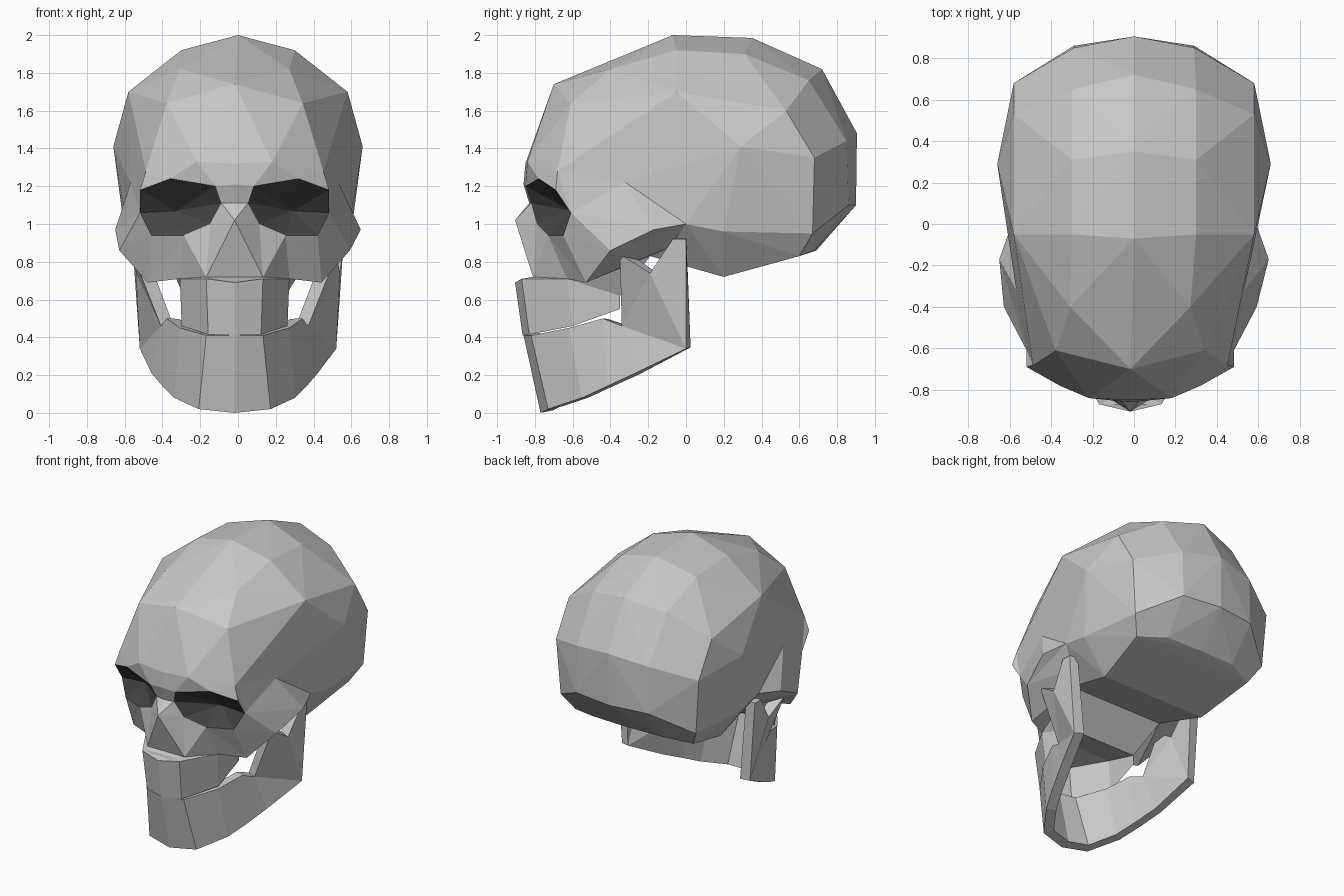
import bpy
import bmesh
from mathutils import Vector

default = bpy.data.objects.get("Cube")
if default:
    bpy.data.objects.remove(default)


def make_material(name, value):
    mat = bpy.data.materials.new(name)
    mat.use_nodes = True
    color = (value, value, value, 1.0)
    mat.diffuse_color = color
    mat.node_tree.nodes["Principled BSDF"].inputs["Base Color"].default_value = color
    return mat


bone = make_material("bone grey", 0.58)
hollow = make_material("dark socket grey", 0.06)


def placed(point, side):
    """Mirror a point; the face sits slightly off the centre line."""
    x, y, z = point
    shift = -0.018 if y < -0.2 else 0.0
    return Vector((x * side + shift, y, z))


def finish(name, bm, mat):
    mesh = bpy.data.meshes.new(name)
    bm.to_mesh(mesh)
    bm.free()
    mesh.materials.append(mat)
    obj = bpy.data.objects.new(name, mesh)
    bpy.context.scene.collection.objects.link(obj)
    return obj


def panels(name, marks, faces, away_from, mat=bone):
    """Mirrored flat panels between named landmarks; '-' means other side."""
    bm = bmesh.new()
    verts = {}

    def vert(key, side):
        if key.startswith("-"):
            key, side = key[1:], -side
        if marks[key][0] == 0:
            side = 1
        if (key, side) not in verts:
            verts[key, side] = bm.verts.new(placed(marks[key], side))
        return verts[key, side]

    for side in (1, -1):
        for words in faces:
            corners = [vert(key, side) for key in words.split()]
            if bm.faces.get(corners) is None:
                bm.faces.new(corners)
    bm.normal_update()
    for face in bm.faces:
        if face.normal.dot(face.calc_center_median() - Vector(away_from)) < 0:
            face.normal_flip()
    return finish(name, bm, mat)


def strip(upper, lower):
    """Quads between two equally long rows of landmark names."""
    a, b = upper.split(), lower.split()
    return [" ".join((a[i], a[i + 1], b[i + 1], b[i])) for i in range(len(a) - 1)]


# Cranium: convex shell over arcs that run from the centre line outward
brow_arc = [(0, -.85, 1.32), (.20, -.84, 1.33), (.47, -.68, 1.28), (.55, -.32, 1.22)]
forehead_arc = [(0, -.70, 1.74), (.29, -.40, 1.82), (.36, -.61, 1.64)]
crown_arc = [(0, -.07, 2.0), (.30, -.05, 1.92), (.58, -.05, 1.70), (.59, 0, 1.0)]
rear_crown_arc = [(0, .35, 1.985), (.30, .31, 1.90), (.58, .53, 1.60), (.66, .29, 1.41)]
upper_back_arc = [(0, .72, 1.82), (.30, .65, 1.76), (.58, .68, 1.35)]
back_arc = [(0, .905, 1.48), (.29, .85, 1.44)]
low_back_arc = [(0, .90, 1.10), (.29, .86, 1.10), (.55, .67, .95)]
base_arc = [(0, .69, .86), (.28, .68, .86), (.48, .60, .83)]
base_front = [(.60, .20, .96), (.42, .20, .72), (.38, -.19, .83)]

bm = bmesh.new()
for arc in (brow_arc, forehead_arc, crown_arc, rear_crown_arc, upper_back_arc,
            back_arc, low_back_arc, base_arc, base_front):
    for point in arc:
        for side in ((1, -1) if point[0] else (1,)):
            bm.verts.new(placed(point, side))
hull = bmesh.ops.convex_hull(bm, input=bm.verts[:])
bmesh.ops.delete(bm, geom=[v for v in bm.verts if not v.link_faces], context="VERTS")
bmesh.ops.recalc_face_normals(bm, faces=bm.faces[:])
finish("cranium", bm, bone)

# Landmarks of the face, shared by its parts
face = {
    "ridge_mid": brow_arc[0],
    "ridge": brow_arc[1],
    "ridge_end": brow_arc[2],
    "temple": brow_arc[3],
    "brow_mid": (0, -.86, 1.21),
    "brow_in": (.10, -.85, 1.20),
    "brow_top": (.34, -.78, 1.24),
    "brow_out": (.50, -.69, 1.18),
    "orbit_out": (.50, -.61, 1.06),
    "orbit_low": (.44, -.65, .94),
    "orbit_floor": (.27, -.73, .94),
    "orbit_in": (.13, -.79, 1.0),
    "orbit_back": (.31, -.61, 1.07),
    "bridge_mid": (0, -.83, 1.11),
    "bridge": (.07, -.82, 1.11),
    "nose_tip": (0, -.905, 1.02),
    "nose_base": (.15, -.81, .72),
    "arch": (.65, -.17, .97),
    "arch_end": crown_arc[3],
    "arch_inner": (.48, -.08, .88),
    "cheek": (.61, -.40, .86),
    "cheek_low": (.46, -.53, .69),
    "skull_base": base_front[2],
    "gum_mid": (0, -.905, .69),
    "gum": (.15, -.87, .71),
    "gum_side": (.29, -.63, .71),
    "gum_back": (.27, -.35, .62),
    "bite_mid": (0, -.865, .41),
    "bite": (.14, -.83, .415),
    "bite_side": (.28, -.60, .46),
    "bite_back": (.27, -.35, .55),
}

# Brow band above the sockets
panels("brow", face, [
    "ridge_mid ridge brow_in brow_mid",
    "ridge brow_top brow_in",
    "ridge ridge_end brow_top",
    "ridge_end brow_out brow_top",
    "ridge_end temple orbit_out",
    "ridge_end orbit_out brow_out",
], (0, 0, 1.2))

# Nose bridge and nose
panels("nose", face, [
    "brow_mid brow_in bridge bridge_mid",
    "bridge bridge_mid nose_tip",
    "bridge nose_tip orbit_in",
    "nose_tip orbit_in nose_base",
    "orbit_in orbit_floor nose_base",
    "nose_tip nose_base -nose_base",
], (0, 0, 1))

# Cheekbones and the arches running back to the cranium
panels("cheekbones", face, [
    "nose_base orbit_floor gum_side",
    "orbit_floor cheek_low gum_side",
    "orbit_floor orbit_low cheek_low",
    "orbit_low cheek cheek_low",
    "orbit_low orbit_out cheek",
    "orbit_out arch cheek",
    "orbit_out temple arch",
    "temple arch_end arch",
    "arch arch_end cheek",
    "cheek arch_end arch_inner",
    "cheek_low cheek arch_inner skull_base",
    "gum_side cheek_low skull_base",
], (0, -.2, 1.05))

# Upper jaw with its top shelf, palate and rear wall
panels("upper_jaw", face, strip(
    "gum_mid gum gum_side gum_back",
    "bite_mid bite bite_side bite_back",
) + [
    "nose_base gum gum_mid",
    "nose_base gum_mid -nose_base",
    "nose_base gum_side gum",
    "gum_side gum_back -gum_back -gum_side",
    "gum gum_side -gum_side -gum",
    "gum_side gum_back skull_base",
    "gum_back -gum_back -skull_base skull_base",
], (0, -.5, .64))

# Eye sockets: dark fans toward a recessed point
rim = ("brow_in brow_top brow_out orbit_out orbit_low "
       "orbit_floor orbit_in bridge").split()
panels("eye_sockets", face,
       [f"{a} {b} orbit_back" for a, b in zip(rim, rim[1:] + rim[:1])],
       (0, 1, 1.1), hollow)

# Lower jaw: curved body and upright branches, thickened inward
jaw = {
    "top_mid": (0, -.86, .41),
    "top_chin": (.15, -.82, .41),
    "top_side": (.29, -.62, .45),
    "top_rear": (.36, -.44, .50),
    "branch_foot": (.39, -.34, .46),
    "low_mid": (0, -.77, 0),
    "low_chin": (.19, -.73, .02),
    "low_side": (.32, -.55, .08),
    "low_rear": (.38, -.42, .14),
    "low_end": (.44, -.27, .21),
    "angle": (.52, 0, .34),
    "front_tip": (.54, -.35, .84),
    "notch": (.54, -.19, .74),
    "hinge_front": (.56, -.07, .92),
    "hinge_back": (.56, 0, .92),
}
lower_jaw = panels("lower_jaw", jaw, strip(
    "top_mid top_chin top_side top_rear branch_foot",
    "low_mid low_chin low_side low_rear low_end",
) + [
    "branch_foot angle low_end",
    "branch_foot front_tip notch",
    "branch_foot notch angle",
    "notch hinge_front hinge_back angle",
], (0, -.2, .5))
shell = lower_jaw.modifiers.new("thickness", "SOLIDIFY")
shell.thickness = 0.07
shell.offset = -1
